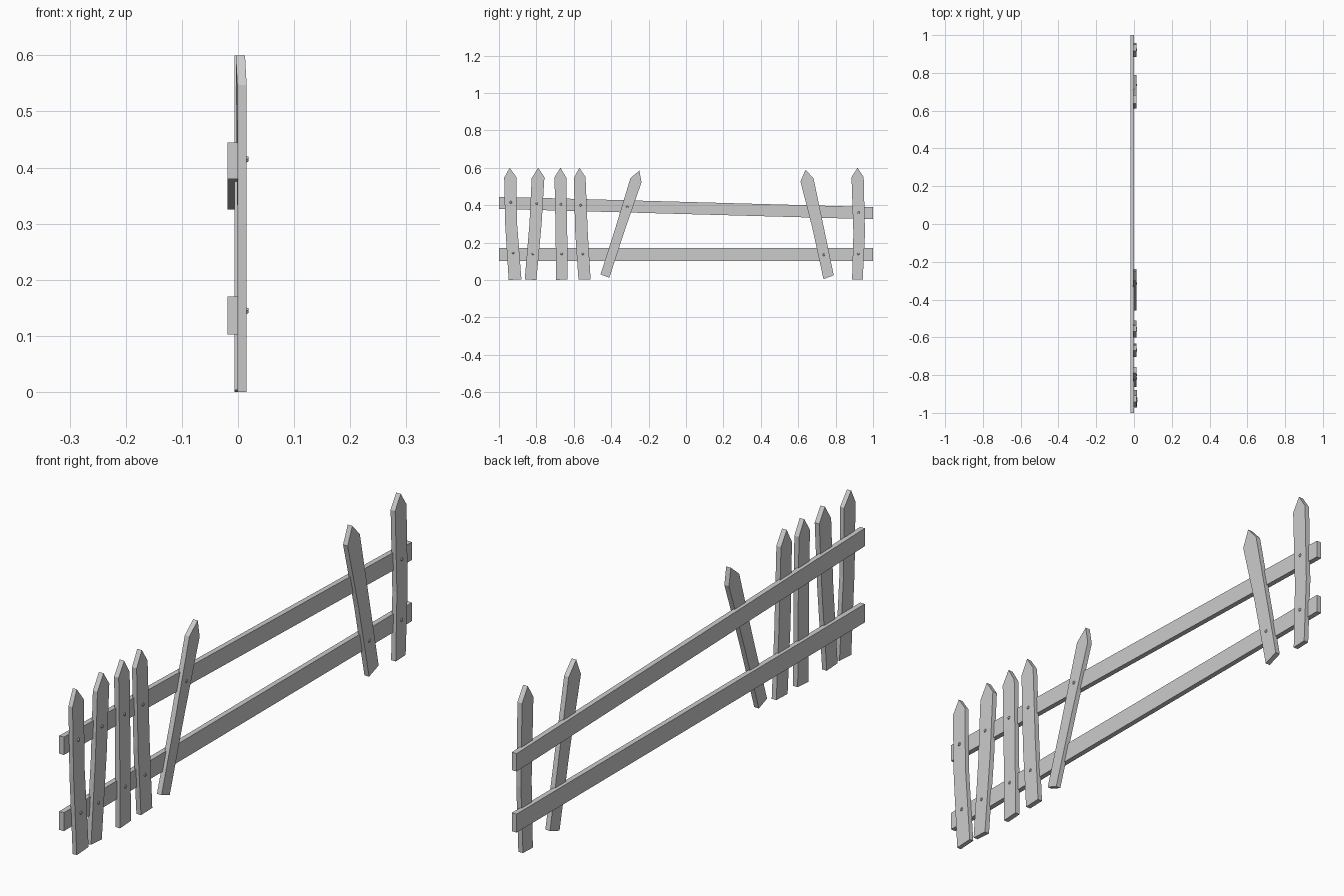
import bpy, bmesh, math
from mathutils import Matrix

if "Cube" in bpy.data.objects:
    bpy.data.objects.remove(bpy.data.objects["Cube"])


def make_object(name, bm):
    bmesh.ops.recalc_face_normals(bm, faces=bm.faces[:])
    mesh = bpy.data.meshes.new(name)
    bm.to_mesh(mesh)
    bm.free()
    ob = bpy.data.objects.new(name, mesh)
    bpy.context.collection.objects.link(ob)
    return ob


def board(name, outline, x0, x1, tip_lean=0.0):
    """Extrude a (y, z) outline along x; the part above the shoulders may lean."""
    bm = bmesh.new()
    lean = lambda z: -tip_lean * max(0, (z - 0.545) / 0.055)
    rings = [[bm.verts.new((x + lean(z), y, z)) for y, z in outline] for x in (x0, x1)]
    n = len(outline)
    bm.faces.new(rings[0])
    bm.faces.new(rings[1])
    for i in range(n):
        j = (i + 1) % n
        bm.faces.new((rings[0][i], rings[0][j], rings[1][j], rings[1][i]))
    return make_object(name, bm)


def nail(name, x, y, z):
    bm = bmesh.new()
    bmesh.ops.create_cone(bm, cap_ends=True, segments=6, radius1=0.008,
                          radius2=0.005, depth=0.006,
                          matrix=Matrix.Translation((x, y, z)) @ Matrix.Rotation(math.pi / 2, 4, 'Y'))
    return make_object(name, bm)


# Two long rails, the upper one sagging toward +y
board("lower_rail", [(-1, 0.103), (1, 0.103), (1, 0.17), (-1, 0.17)], -0.019, 0)
board("upper_rail", [(-1, 0.38), (1, 0.325), (1, 0.39), (-1, 0.445)], -0.019, 0)

# Pickets: bottom left, bottom right, right bend, right shoulder, tip,
# left shoulder, left bend; then the nail heights
pickets = [
    ([(-.948, 0), (-.88, .004), (-.903, .3), (-.907, .55), (-.943, .6), (-.972, .547), (-.967, .3)], (.145, .415)),
    ([(-.862, .004), (-.80, 0), (-.772, .3), (-.757, .55), (-.79, .6), (-.825, .545), (-.837, .3)], (.14, .41)),
    ([(-.695, 0), (-.633, .004), (-.635, .25), (-.64, .547), (-.671, .6), (-.703, .55), (-.697, .25)], (.14, .405)),
    ([(-.575, .002), (-.51, .004), (-.525, .25), (-.537, .55), (-.57, .6), (-.60, .545), (-.592, .25)], (.14, .40)),
    ([(-.457, .03), (-.41, .012), (-.326, .27), (-.238, .522), (-.249, .585), (-.297, .545), (-.38, .27)], (.39,)),
    ([(.735, .005), (.79, .025), (.737, .28), (.682, .543), (.639, .59), (.612, .527), (.675, .28)], (.135,)),
    ([(.888, .002), (.945, .004), (.957, .25), (.95, .55), (.917, .6), (.885, .55), (.895, .25)], (.14, .36)),
]
for i, (pts, nails) in enumerate(pickets, 1):
    x0, x1 = (-0.001, 0.0155) if i == 1 else (-0.006, 0.0125)
    board(f"picket_{i}", pts, x0, x1, 0.003 if i == 1 else 0)
    low, mid, top = [((pts[a][0] + pts[b][0]) / 2, (pts[a][1] + pts[b][1]) / 2)
                     for a, b in ((0, 1), (2, 6), (3, 5))]
    for k, z in enumerate(nails, 1):
        a, b = (low, mid) if z < mid[1] else (mid, top)
        y = a[0] + (b[0] - a[0]) * (z - a[1]) / (b[1] - a[1])
        nail(f"nail_{i}_{k}", x1, y, z)
